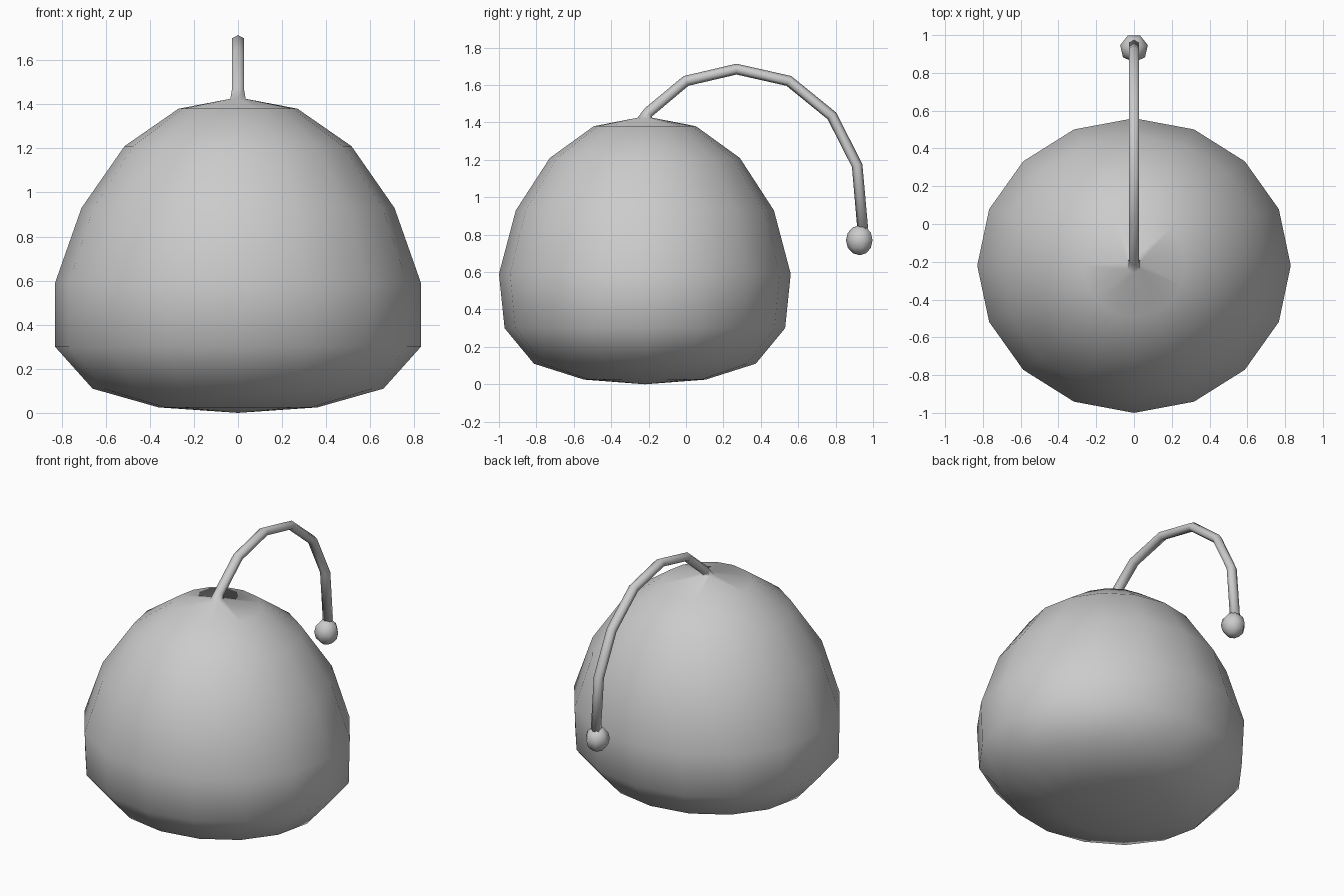
import bpy, bmesh
from math import sin, cos, pi
from mathutils import Vector

cube = bpy.data.objects.get("Cube")
if cube:
    bpy.data.objects.remove(cube, do_unlink=True)

grey = bpy.data.materials.new("plain grey")
grey.use_nodes = True
colour = (0.6, 0.6, 0.6, 1)
grey.diffuse_color = colour
grey.node_tree.nodes["Principled BSDF"].inputs["Base Color"].default_value = colour

X = Vector((1, 0, 0))


def ring(bm, centre, normal, rx, rn, sides):
    """Elliptical ring of vertices spanned by the x axis and a normal."""
    return [bm.verts.new(centre + normal * rn * cos(a) + X * rx * sin(a))
            for a in (2 * pi * i / sides for i in range(sides))]


def join(bm, low, high):
    """Skin two rings, which may have different vertex counts."""
    n, m = len(low), len(high)
    for i in range(n):
        j = (i + 1) % n
        p, q = (high[round(k * m / n) % m] for k in (i, i + 1))
        bm.faces.new([low[i], low[j], q] + ([p] if p != q else []))


def finish(bm, name):
    bmesh.ops.recalc_face_normals(bm, faces=bm.faces)
    for f in bm.faces:
        f.smooth = True
    mesh = bpy.data.meshes.new(name)
    bm.to_mesh(mesh)
    bm.free()
    mesh.materials.append(grey)
    obj = bpy.data.objects.new(name, mesh)
    bpy.context.collection.objects.link(obj)


# Rounded body: (height, x radius, y radius)
body_y = -0.22
profile = [(0.025, 0.36, 0.325), (0.11, 0.66, 0.593), (0.30, 0.83, 0.75),
           (0.59, 0.83, 0.78), (0.93, 0.71, 0.69), (1.21, 0.515, 0.508),
           (1.38, 0.27, 0.273)]
bm = bmesh.new()
rings = [ring(bm, Vector((0, body_y, z)), Vector((0, -1, 0)), rx, ry, 16)
         for z, rx, ry in profile]
bottom = bm.verts.new((0, body_y, 0))
for i in range(16):
    bm.faces.new((bottom, rings[0][(i + 1) % 16], rings[0][i]))

# Curved stalk growing out of the crown: (y, z) path, flared at its root
rings.append(ring(bm, Vector((0, body_y, 1.425)), Vector((0, -1, 0)), 0.04, 0.04, 6))
path = [Vector((0, y, z)) for y, z in
        [(-0.2, 1.455), (0, 1.622), (0.27, 1.685), (0.55, 1.622),
         (0.78, 1.435), (0.915, 1.17), (0.945, 0.83)]]
for i, p in enumerate(path):
    before = (p - path[i - 1]).normalized() if i else Vector()
    after = (path[i + 1] - p).normalized() if i + 1 < len(path) else Vector()
    t = (before + after).normalized()
    rings.append(ring(bm, p, Vector((0, -t.z, t.y)), 0.032, 0.029, 6))
for low, high in zip(rings, rings[1:]):
    join(bm, low, high)
bm.faces.new(rings[-1])
finish(bm, "body_and_stalk")

# Small ball hanging from the stalk tip
bm = bmesh.new()
bmesh.ops.create_uvsphere(bm, u_segments=7, v_segments=6, radius=1)
low_vert = min(bm.verts, key=lambda v: (round(v.co.y, 3), abs(v.co.z)))
turn = Vector((low_vert.co.x, low_vert.co.y)).angle_signed(Vector((0, -1)))
for v in bm.verts:
    x, y, z = v.co
    c, s = cos(-turn), sin(-turn)
    v.co = (0.075 * (c * x - s * y), 0.93 + 0.075 * (s * x + c * y), 0.77 + 0.08 * z)
finish(bm, "stalk_ball")
